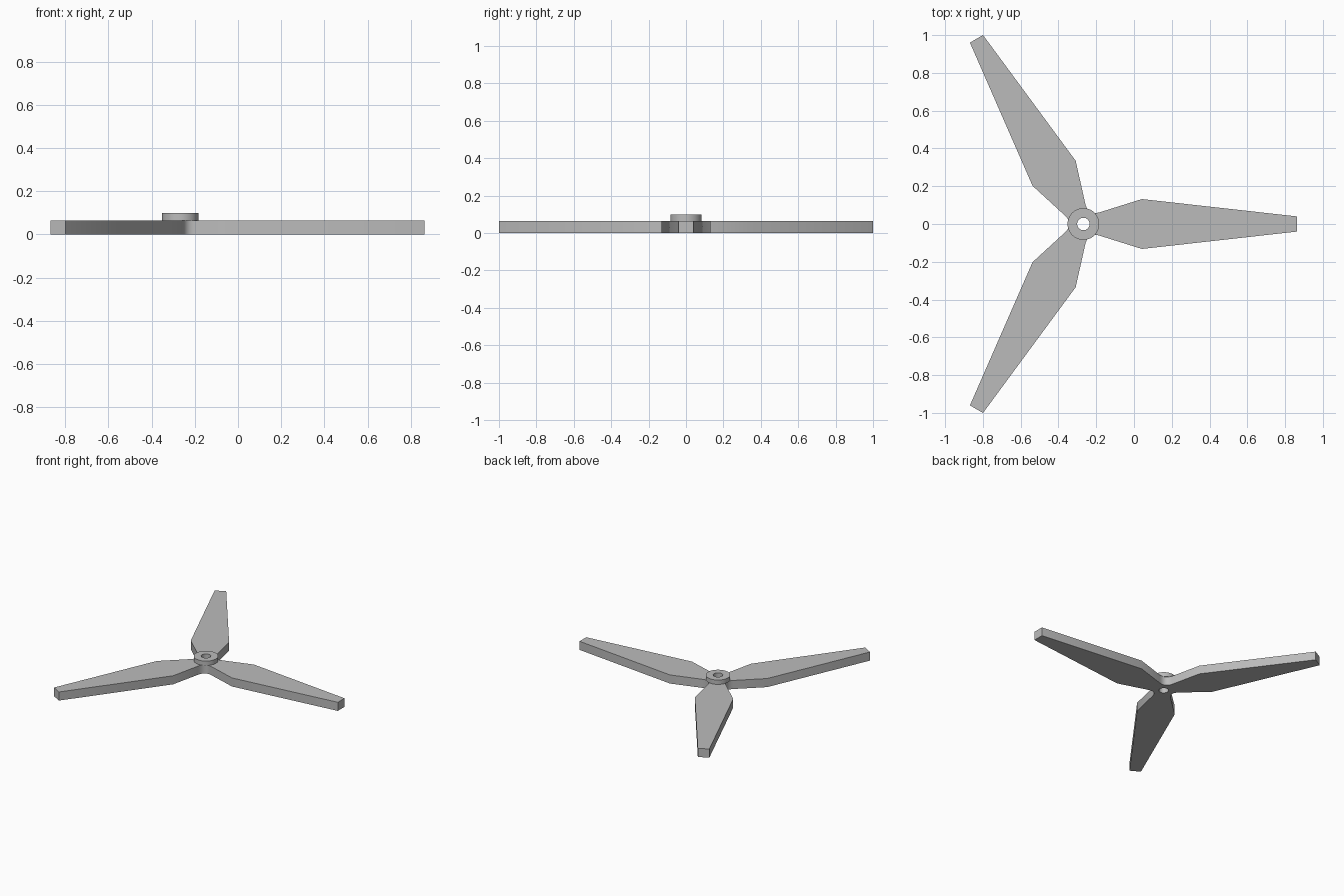
import bpy, bmesh, math
from mathutils import Matrix, Vector

cube = bpy.data.objects.get("Cube")
if cube:
    bpy.data.objects.remove(cube, do_unlink=True)

CENTER = Vector((-0.268, 0, 0))
BLADE_TOP, HUB_TOP = 0.065, 0.098
HUB_R, HOLE_R = 0.084, 0.033

grey = bpy.data.materials.new("grey")
grey.use_nodes = True
colour = (0.5, 0.5, 0.5, 1)
grey.diffuse_color = colour
grey.node_tree.nodes["Principled BSDF"].inputs["Base Color"].default_value = colour


def circle(radius, steps=48):
    return [Vector((radius * math.cos(math.tau * i / steps),
                    radius * math.sin(math.tau * i / steps), 0)) for i in range(steps)]


def extruded_plate(name, loops, z0, z1):
    """Fill an outline with its holes and extrude it upward."""
    bm = bmesh.new()
    edges = []
    for loop in loops:
        verts = [bm.verts.new((p.x, p.y, z0)) for p in loop]
        edges += [bm.edges.new((v, verts[i - 1])) for i, v in enumerate(verts)]
    bmesh.ops.triangle_fill(bm, edges=edges, use_beauty=True)
    result = bmesh.ops.extrude_face_region(bm, geom=bm.faces[:], use_keep_orig=True)
    top = [g for g in result["geom"] if isinstance(g, bmesh.types.BMVert)]
    bmesh.ops.translate(bm, vec=(0, 0, z1 - z0), verts=top)
    bmesh.ops.recalc_face_normals(bm, faces=bm.faces[:])
    mesh = bpy.data.meshes.new(name)
    bm.to_mesh(mesh)
    bm.free()
    mesh.materials.append(grey)
    obj = bpy.data.objects.new(name, mesh)
    obj.location = CENTER
    bpy.context.collection.objects.link(obj)
    bpy.ops.object.select_all(action='DESELECT')
    obj.select_set(True)
    bpy.context.view_layer.objects.active = obj
    bpy.ops.object.shade_smooth_by_angle(angle=math.radians(30))
    return obj


# Three-blade outline: tapered blades joined by rounded inner corners
blade = [Vector(p) for p in ((0.31, -0.132, 0), (1.132, -0.04, 0),
                             (1.132, 0.04, 0), (0.31, 0.132, 0))]
root = Vector((0.09, 0.063, 0))
corner = Vector((0.024, 0.042, 0))
third = Matrix.Rotation(math.tau / 3, 3, 'Z')
next_root = third @ Vector((root.x, -root.y, 0))
fillet = [root * (1 - t) ** 2 + corner * 2 * t * (1 - t) + next_root * t * t
          for t in (i / 8 for i in range(9))]
outline = []
for k in range(3):
    turn = Matrix.Rotation(k * math.tau / 3, 3, 'Z')
    outline += [turn @ p for p in blade + fillet]

extruded_plate("blades", [outline, circle(HOLE_R)], 0, BLADE_TOP)

# Raised collar around the shaft hole
extruded_plate("hub_collar", [circle(HUB_R), circle(HOLE_R)], BLADE_TOP, HUB_TOP)
